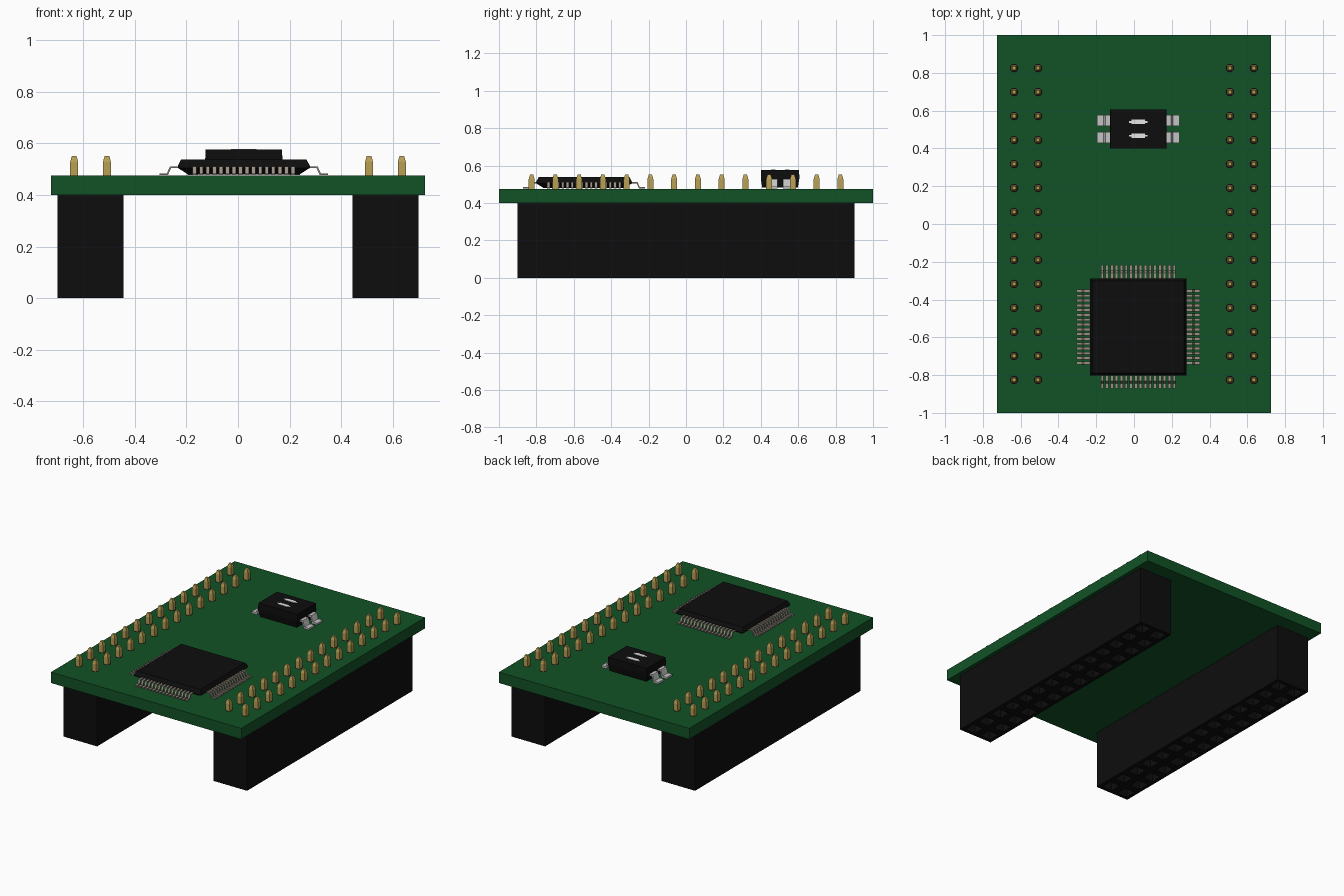
import bpy, bmesh, math
from mathutils import Matrix, Vector

cube = bpy.data.objects.get("Cube")
if cube:
    bpy.data.objects.remove(cube, do_unlink=True)


def material(name, rgb, rough=0.6):
    m = bpy.data.materials.new(name)
    m.use_nodes = True
    m.diffuse_color = (*rgb, 1)
    bsdf = m.node_tree.nodes["Principled BSDF"]
    bsdf.inputs["Base Color"].default_value = (*rgb, 1)
    bsdf.inputs["Roughness"].default_value = rough
    return m


GREEN = material("board green", (0.006, 0.085, 0.02))
BLACK = material("plastic black", (0.004, 0.004, 0.004))
GOLD = material("pin gold", (0.48, 0.35, 0.09))
LEAD = material("lead grey", (0.33, 0.28, 0.23))
SILVER = material("light silver", (0.55, 0.55, 0.55))
WHITE = material("marking white", (0.85, 0.85, 0.85))


def finish(name, bm, mat):
    bmesh.ops.recalc_face_normals(bm, faces=bm.faces[:])
    me = bpy.data.meshes.new(name)
    bm.to_mesh(me)
    bm.free()
    me.materials.append(mat)
    ob = bpy.data.objects.new(name, me)
    bpy.context.collection.objects.link(ob)
    return ob


def add_box(bm, x0, x1, y0, y1, z0, z1):
    size = Matrix.Diagonal((x1 - x0, y1 - y0, z1 - z0, 1))
    mid = Matrix.Translation(((x0 + x1) / 2, (y0 + y1) / 2, (z0 + z1) / 2))
    bmesh.ops.create_cube(bm, size=1, matrix=mid @ size)


def add_loft(bm, cx, cy, levels):
    """Stack of rectangles given as (half x, half y, z)."""
    rings = [[bm.verts.new((cx + sx * hx, cy + sy * hy, z))
              for sx, sy in ((-1, -1), (1, -1), (1, 1), (-1, 1))]
             for hx, hy, z in levels]
    bm.faces.new(rings[0])
    bm.faces.new(rings[-1])
    for a, b in zip(rings, rings[1:]):
        for i in range(4):
            j = (i + 1) % 4
            bm.faces.new((a[i], a[j], b[j], b[i]))


def add_lead(bm, path, thick, width, side, matrix):
    """Bent metal strip: path of (outward, z) swept across its width."""
    outline = list(path) + [(d + thick * 0.6 * (0 < i < len(path) - 1), z + thick)
                            for i, (d, z) in reversed(list(enumerate(path)))]
    n = len(path)
    loops = [[bm.verts.new(matrix @ Vector((d, side + s * width / 2, z)))
              for d, z in outline] for s in (-1, 1)]
    for i in range(n - 1):
        k = 2 * n - 1 - i
        for lp in loops:
            bm.faces.new((lp[i], lp[i + 1], lp[k - 1], lp[k]))
    for i in range(2 * n):
        j = (i + 1) % (2 * n)
        bm.faces.new((loops[0][i], loops[0][j], loops[1][j], loops[1][i]))


TOP = 0.475
PITCH = 0.127
ROWS = [(i - 6.5) * PITCH for i in range(14)]

# Circuit board
bm = bmesh.new()
add_box(bm, -0.725, 0.725, -1, 1, 0.40, TOP)
finish("circuit_board", bm, GREEN)

for name, s in (("left", 1), ("right", -1)):
    # Socket strip with a grid of square openings underneath
    bm = bmesh.new()
    cx = s * 0.5715
    bmesh.ops.create_grid(bm, x_segments=2, y_segments=14, size=1,
                          matrix=Matrix.Translation((cx, 0, 0)) @ Matrix.Diagonal((0.1275, 0.9, 1, 1)))
    cells = bm.faces[:]
    rim = [e for e in bm.edges if e.is_boundary]
    walls = bmesh.ops.extrude_edge_only(bm, edges=rim)["geom"]
    upper = [v for v in walls if isinstance(v, bmesh.types.BMVert)]
    bmesh.ops.translate(bm, verts=upper, vec=(0, 0, 0.40))
    bmesh.ops.contextual_create(bm, geom=[e for e in bm.edges if e.is_boundary])
    bmesh.ops.inset_individual(bm, faces=cells, thickness=0.035)
    holes = bmesh.ops.extrude_discrete_faces(bm, faces=cells)["faces"]
    for f in holes:
        bmesh.ops.translate(bm, verts=f.verts[:], vec=(0, 0, 0.2))
    finish(name + "_socket_strip", bm, BLACK)

    # Pins with tapered tips, and the dark clearance ring round each
    pins, rings = bmesh.new(), bmesh.new()
    for x in (0.508, 0.635):
        for y in ROWS:
            add_loft(pins, s * x, y, [(0.0155, 0.0155, 0.45), (0.0155, 0.0155, 0.528),
                                      (0.009, 0.009, 0.551)])
            bmesh.ops.create_circle(rings, cap_ends=True, segments=12, radius=0.023,
                                    matrix=Matrix.Translation((s * x, y, TOP + 0.0015)))
    finish(name + "_pins", pins, GOLD)
    finish(name + "_pin_holes", rings, BLACK)

# Large square chip: bulging body and sixteen bent leads per side
CX, CY = 0.0225, -0.545
bm = bmesh.new()
add_loft(bm, CX, CY, [(0.215, 0.215, 0.479), (0.256, 0.256, 0.505),
                      (0.256, 0.256, 0.513), (0.243, 0.243, 0.538)])
finish("square_chip_body", bm, BLACK)

bm = bmesh.new()
gull = [(0.245, 0.504), (0.282, 0.504), (0.294, 0.477), (0.327, 0.477)]
for k in range(4):
    m = Matrix.Translation((CX, CY, 0)) @ Matrix.Rotation(k * math.pi / 2, 4, 'Z')
    for i in range(16):
        add_lead(bm, gull, 0.007, 0.015, (i - 7.5) * 0.0254, m)
finish("square_chip_leads", bm, LEAD)

# Small four-lead chip
SX, SY = 0.0225, 0.503
bm = bmesh.new()
add_loft(bm, SX, SY, [(0.14, 0.095, 0.482), (0.15, 0.103, 0.53), (0.148, 0.102, 0.576)])
finish("small_chip_body", bm, BLACK)

bm = bmesh.new()
gull = [(0.135, 0.517), (0.165, 0.517), (0.178, 0.477), (0.218, 0.477)]
for k in range(2):
    m = Matrix.Translation((SX, SY, 0)) @ Matrix.Rotation(k * math.pi, 4, 'Z')
    for side in (-0.045, 0.045):
        add_lead(bm, gull, 0.012, 0.06, side, m)
finish("small_chip_leads", bm, SILVER)

# Painted marks on the small chip
bm = bmesh.new()
for y in (0.467, 0.541):
    add_box(bm, SX - 0.05, SX + 0.05, y - 0.005, y + 0.005, 0.574, 0.578)
    add_box(bm, SX - 0.036, SX + 0.036, y - 0.012, y + 0.012, 0.574, 0.5785)
finish("small_chip_marks", bm, WHITE)
